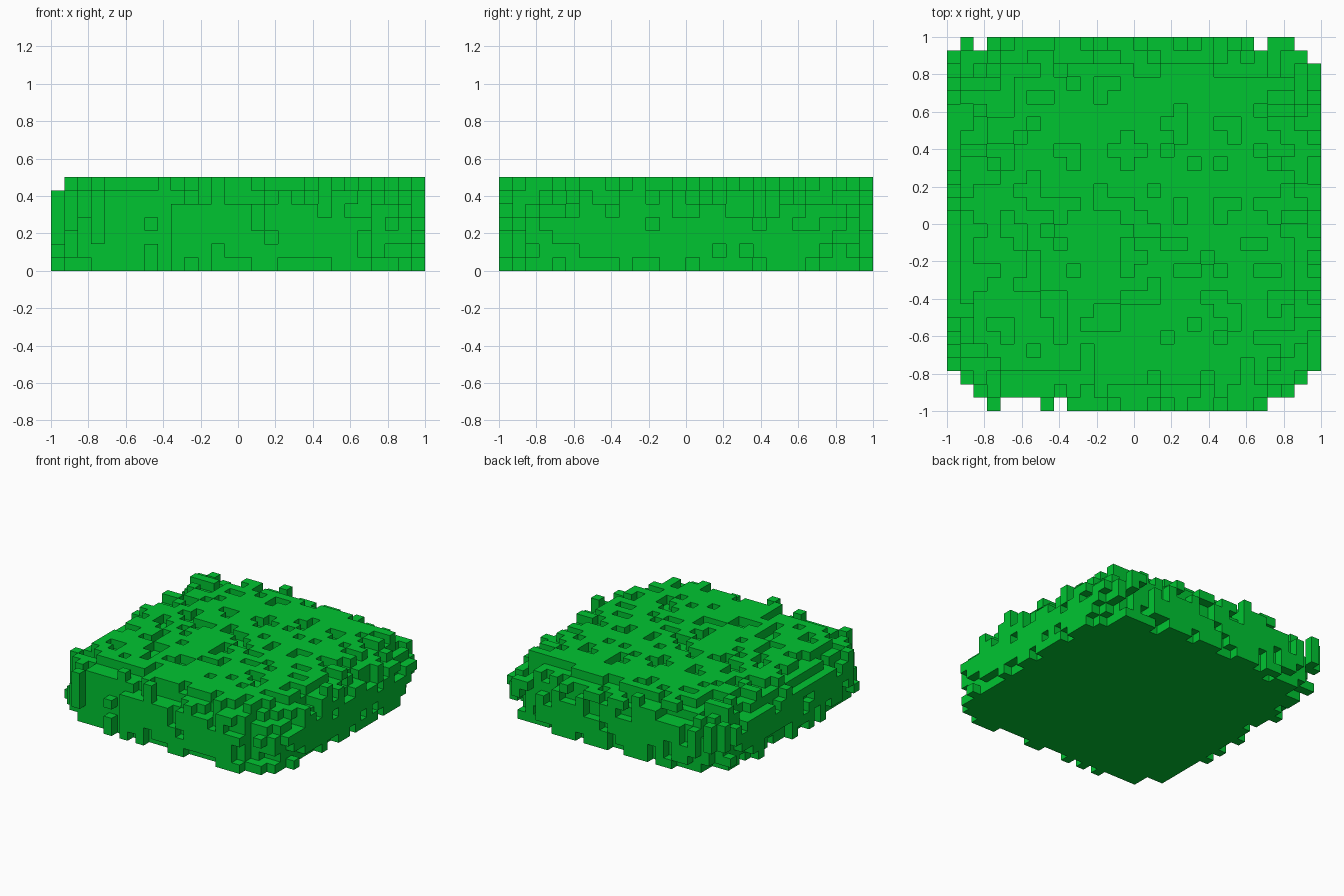
import bpy
import bmesh
import math
import random
from mathutils import Vector, noise

cube = bpy.data.objects.get("Cube")
if cube:
    bpy.data.objects.remove(cube, do_unlink=True)

random.seed(7)
N, LAYERS = 28, 7          # blocks across, blocks high
SIZE = 2 / N
EDGE = 4                   # rounding of the top and bottom rims, in blocks
CORNER = 7                 # rounding of the upright corners, in blocks

# Plan outline: ragged first and last rows, clipped corners between
ROWS = {
    0: [3, 7, *range(9, 24)],
    1: range(2, 26),
    2: range(1, 27),
    N - 2: range(N - 1),
    N - 1: [1, *range(3, 23), 24, 25],
}


def in_outline(x, y):
    return x in ROWS.get(y, range(N))


def corner_reach(i):
    """How far a block lies into the corner zone at either end of its row."""
    return max(0, CORNER - min(i, N - 1 - i) - 0.5)


def is_leaf(x, y, z):
    """Rounded slab: stepped back and pitted on top, flat underneath."""
    plan = max(0, math.hypot(corner_reach(x), corner_reach(y)) - CORNER + EDGE)
    rise = max(0, EDGE + 0.35 - (LAYERS - z - 0.5), EDGE - 1.2 - (z + 0.5))
    clump = noise.noise(Vector((x, y, z)) * 0.55 + Vector((5.3, 2.1, 8.7)))
    rough = clump * 1.5 + random.gauss(0, 0.22)
    return math.hypot(plan, rise) < EDGE + 0.15 + rough


# Fill the leaf blocks
cells = set()
for x in range(N):
    for y in range(N):
        if not in_outline(x, y):
            continue
        column = [(x, y, z) for z in range(LAYERS) if is_leaf(x, y, z)]
        low, high = random.randint(2, 3), random.randint(3, 5)
        cells.update(column or [(x, y, z) for z in range(low, high + 1)])

# Stray blocks along the top and bottom rims
for z, step in ((0, 1), (LAYERS - 1, -1)):
    for rim in (0, N - 1):
        t = random.randint(9, 18)
        for h in range(3):
            cells.add((t, rim, z + step * h))
            if rim or not z:
                cells.add((rim, t, z + step * h))

# Keep only blocks joined to the core
SIDES = [Vector(v) for v in ((1, 0, 0), (-1, 0, 0), (0, 1, 0),
                             (0, -1, 0), (0, 0, 1), (0, 0, -1))]


def neighbour(cell, side):
    return tuple(int(c + s) for c, s in zip(cell, side))


def flood(start, allowed):
    """All cells joined to start through allowed cells."""
    found, queue = {start}, [start]
    while queue:
        cell = queue.pop()
        for side in SIDES:
            near = neighbour(cell, side)
            if near not in found and allowed(near):
                found.add(near)
                queue.append(near)
    return found


canopy_cells = flood((N // 2, N // 2, LAYERS // 2), lambda c: c in cells)


# Open space around the canopy, so hidden cavities get no faces
def is_open(c):
    return (-1 <= min(c) and max(c[:2]) <= N and c[2] <= LAYERS
            and c not in canopy_cells)


outside = flood((-1, -1, -1), is_open)

# Skin the outer faces
bm = bmesh.new()
corners = {}


def corner(point):
    key = tuple(round(c) for c in point)
    if key not in corners:
        x, y, z = key
        corners[key] = bm.verts.new((x * SIZE - 1, y * SIZE - 1, z * SIZE))
    return corners[key]


RING = [(-1, -1), (1, -1), (1, 1), (-1, 1)]
for cell in sorted(canopy_cells):
    centre = Vector(cell) + Vector((0.5, 0.5, 0.5))
    for side in SIDES:
        if neighbour(cell, side) not in outside:
            continue
        u = Vector((side.y, side.z, side.x))
        v = side.cross(u)
        bm.faces.new([corner(centre + (side + u * i + v * j) / 2)
                      for i, j in RING])

mesh = bpy.data.meshes.new("leaf_canopy")
bm.to_mesh(mesh)
bm.free()

# Leaf colour
leaf = bpy.data.materials.new("leaf_green")
leaf.use_nodes = True
colour = (0.0, 0.56, 0.031, 1)
leaf.diffuse_color = colour
leaf.node_tree.nodes["Principled BSDF"].inputs["Base Color"].default_value = colour
mesh.materials.append(leaf)

canopy = bpy.data.objects.new("leaf_canopy", mesh)
bpy.context.collection.objects.link(canopy)
